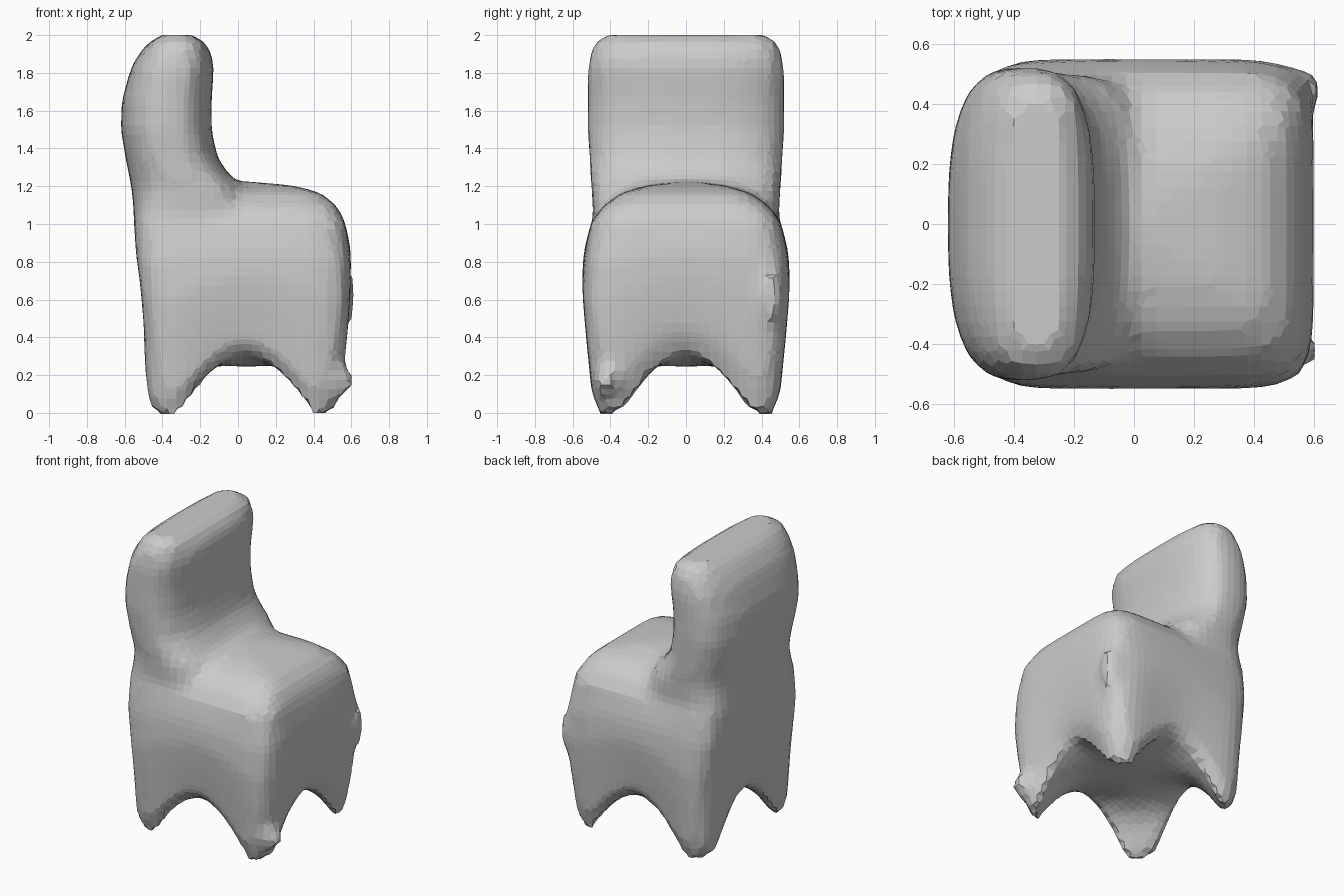
import bpy, bmesh
from mathutils import Matrix, Vector

if "Cube" in bpy.data.objects:
    bpy.data.objects.remove(bpy.data.objects["Cube"])

N = 14  # points per side of a ring
DROP = 0.035  # feet overshoot, trimmed again by the fuse step


def square_path():
    """Evenly spaced points around a unit square."""
    side = [(-1 + 2 * k / N, -1) for k in range(N)]
    half = side + [(-q, p) for p, q in side]
    return half + [(-p, -q) for p, q in half]


PATH = square_path()


def outline(x0, x1, b, n):
    """Rounded-square outline from x0 to x1, half width b, squareness n."""
    c, a = (x0 + x1) / 2, (x1 - x0) / 2
    out = []
    for p, q in PATH:
        r = (abs(p) ** n + abs(q) ** n) ** (1 / n)
        out.append((c + a * p / r, b * q / r))
    return out


def underside(x, y):
    """Height of the arched underside, dropping to the floor at the feet."""
    u, v = abs(x - 0.04) / 0.5, abs(y) / 0.5
    base = 0.245 + 0.085 * min(1, max(u, v)) ** 2 + DROP
    return base * (1 - min(1, (u * v / 0.66) ** 1.9)) - DROP


def loft(bm, rings):
    """Skin a list of point rings and cap both ends."""
    rows = [[bm.verts.new(p) for p in r] for r in rings]
    m = len(PATH)
    for lo, hi in zip(rows, rows[1:]):
        for i in range(m):
            j = (i + 1) % m
            bm.faces.new((lo[i], lo[j], hi[j], hi[i]))
    bm.faces.new(rows[0][::-1])
    bm.faces.new(rows[-1])


def seat_body(bm):
    rings = []
    # belly and inner sides of the feet
    for s in (0.08, 0.25, 0.45, 0.62, 0.76, 0.88, 1.0):
        ring = outline(0.03 - 0.48 * s, 0.03 + 0.48 * s, 0.465 * s, 7)
        rings.append([(x, y, underside(x, y)) for x, y in ring])
    edge = [p[2] for p in rings[-1]]
    # outer walls
    for t, x0, x1, b in ((0.1, -0.485, 0.54, 0.505), (0.2, -0.495, 0.565, 0.515),
                         (0.4, -0.50, 0.585, 0.535), (0.6, -0.515, 0.597, 0.55),
                         (0.8, -0.54, 0.597, 0.54), (1.0, -0.55, 0.57, 0.505)):
        ring = outline(x0, x1, b, 7.5)
        rings.append([(x, y, h + (1 - h) * t) for (x, y), h in zip(ring, edge)])
    # domed seat top
    for z, x0, x1, b in ((1.09, -0.52, 0.53, 0.445), (1.17, -0.45, 0.43, 0.335),
                         (1.205, -0.4, 0.28, 0.2), (1.225, -0.3, 0.05, 0.06)):
        rings.append([(x, y, z) for x, y in outline(x0, x1, b, 7)])
    loft(bm, rings)


def backrest(bm):
    profile = ((0.70, -0.51, -0.05, 0.46, 7), (1.00, -0.55, 0.02, 0.49, 5.5),
               (1.12, -0.555, 0.04, 0.495, 3.6), (1.20, -0.565, 0.01, 0.50, 3.1),
               (1.25, -0.575, -0.04, 0.505, 2.9), (1.35, -0.595, -0.11, 0.51, 2.8),
               (1.50, -0.62, -0.14, 0.52, 2.8), (1.65, -0.615, -0.14, 0.52, 2.8),
               (1.80, -0.575, -0.13, 0.52, 2.9), (1.87, -0.545, -0.13, 0.51, 3),
               (1.95, -0.485, -0.165, 0.49, 3.2), (2.00, -0.42, -0.22, 0.435, 3.4))
    loft(bm, [[(x, y, z) for x, y in outline(x0, x1, b, n)]
              for z, x0, x1, b, n in profile])


def bump(bm, loc, size):
    mat = Matrix.Translation(Vector(loc)) @ Matrix.Diagonal((*size, 1))
    bmesh.ops.create_icosphere(bm, subdivisions=2, radius=1, matrix=mat)


bm = bmesh.new()
seat_body(bm)
backrest(bm)
# small lumps on the front corner and foot
bump(bm, (0.54, 0.45, 0.62), (0.085, 0.07, 0.2))
bump(bm, (0.53, -0.42, 0.17), (0.085, 0.075, 0.085))
bmesh.ops.recalc_face_normals(bm, faces=bm.faces[:])

mesh = bpy.data.meshes.new("armchair")
bm.to_mesh(mesh)
bm.free()
chair = bpy.data.objects.new("armchair", mesh)
bpy.context.collection.objects.link(chair)

# fuse the parts into one faceted skin
fuse = chair.modifiers.new("fuse", 'REMESH')
fuse.mode = 'VOXEL'
fuse.voxel_size = 0.05
fuse.use_smooth_shade = False
soften = chair.modifiers.new("soften", 'SMOOTH')
soften.factor = 0.3
soften.iterations = 1
